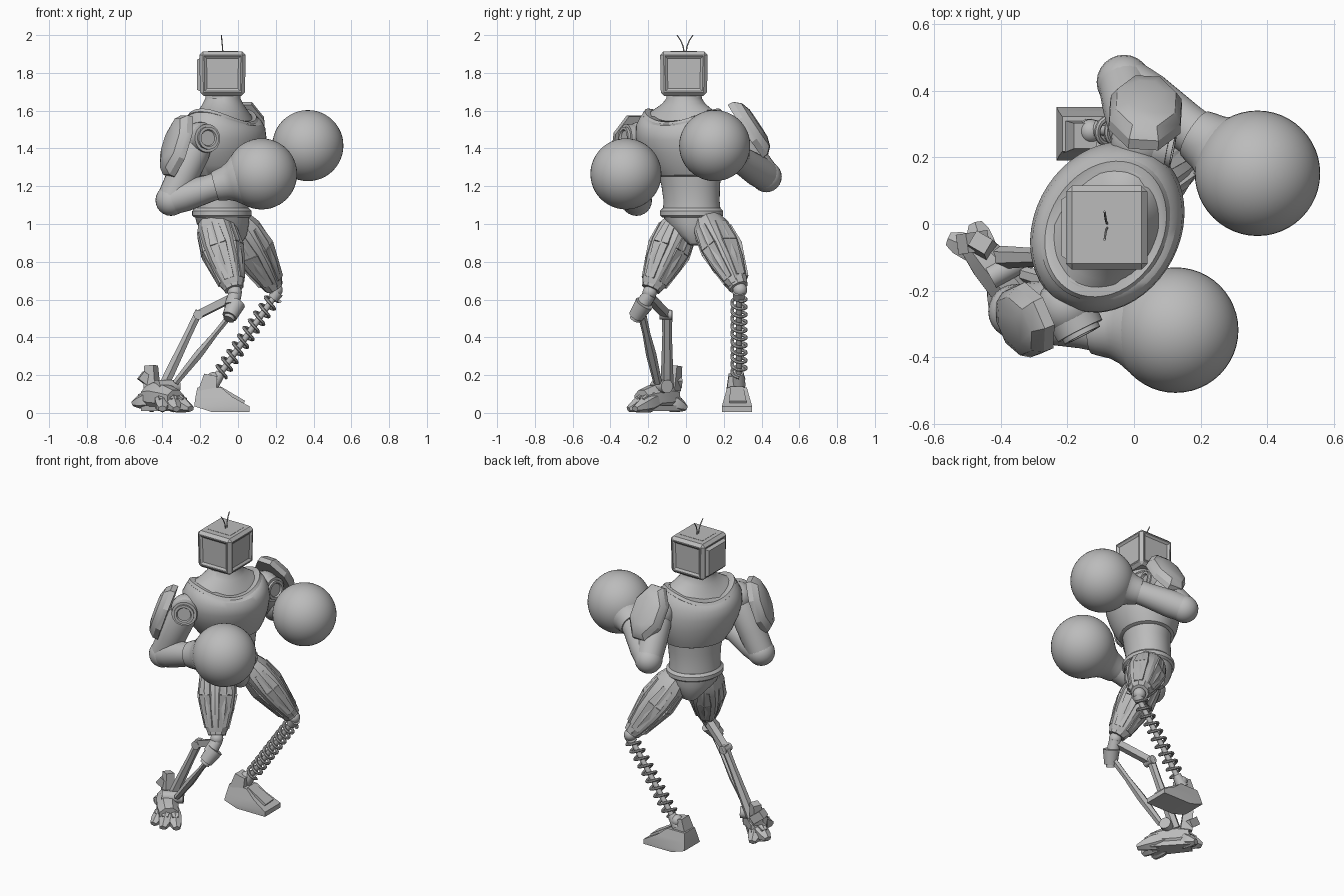
import bpy, bmesh
from math import sin, cos, pi
from mathutils import Vector as V

cube = bpy.data.objects.get("Cube")
if cube:
    bpy.data.objects.remove(cube)

grey = bpy.data.materials.new("plain grey")
grey.use_nodes = True
grey.diffuse_color = (0.5, 0.5, 0.5, 1)
grey.node_tree.nodes["Principled BSDF"].inputs["Base Color"].default_value = (0.5, 0.5, 0.5, 1)
Y, Z = V((0, 1, 0)), V((0, 0, 1))
SIDE = V((0.5, 0.866, 0))       # line from right to left shoulder
FACE = V((0.866, -0.5, 0))      # direction the chest faces
parts = []


def finish(name, bm):
    bmesh.ops.recalc_face_normals(bm, faces=bm.faces)
    mesh = bpy.data.meshes.new(name)
    bm.to_mesh(mesh)
    bm.free()
    mesh.materials.append(grey)
    ob = bpy.data.objects.new(name, mesh)
    bpy.context.collection.objects.link(ob)
    parts.append(ob)
    return ob


def loft(name, secs, n=32):
    """Skin rings given as (centre, half axis, half axis, saddle drop)."""
    bm = bmesh.new()
    grow = 1 / cos(pi / n) if n < 12 else 1
    rings = []
    for c, u, v, *drop in secs:
        dip = Z * (drop[0] if drop else 0)
        angles = [(i + 0.5) * 2 * pi / n for i in range(n)]
        rings.append([bm.verts.new(V(c) + (u * cos(t) + v * sin(t)) * grow - dip * sin(t) ** 2)
                      for t in angles])
    for r, s in zip(rings, rings[1:]):
        for i in range(n):
            j = (i + 1) % n
            bm.faces.new((r[i], r[j], s[j], s[i]))
    bm.faces.new(rings[0])
    bm.faces.new(rings[-1])
    return finish(name, bm)


def frame(p, q, ref):
    d = (V(q) - V(p)).normalized()
    u = d.cross(ref).normalized()
    return u, u.cross(d)


def limb(name, p, q, prof, n=24, ref=Z):
    """Straight part from p to q with profile (t, width, depth)."""
    u, v = frame(p, q, ref)
    return loft(name, [(V(p).lerp(V(q), t), u * a, v * b) for t, a, b in prof], n)


def rod(name, p, q, r0, r1=None, n=16, ref=Z):
    r1 = r0 if r1 is None else r1
    return limb(name, p, q, [(0, r0, r0), (1, r1, r1)], n, ref)


def bar(name, p, q, w, h, w1=None, h1=None, ref=Z):
    return limb(name, p, q, [(0, w, h), (1, w1 or w, h1 or h)], 4, ref)


def ball(name, c, r, seg=24):
    bm = bmesh.new()
    bmesh.ops.create_uvsphere(bm, u_segments=seg, v_segments=seg // 2, radius=r)
    bmesh.ops.translate(bm, verts=bm.verts, vec=V(c))
    return finish(name, bm)


def body(name, rows):
    """Stack of oval rings (x, y, z, half width, half depth, saddle drop)."""
    return loft(name, [((x, y, z), SIDE * a, FACE * b, *drop) for x, y, z, a, b, *drop in rows], 48)


# Torso, with a neckline that dips at front and back
body("chest", [(-.08, .02, 1.25, .165, .14), (-.08, .02, 1.26, .19, .16), (-.08, .01, 1.31, .22, .185),
               (-.08, 0, 1.38, .25, .205), (-.08, -.01, 1.46, .268, .218, .015),
               (-.08, -.015, 1.53, .26, .212, .035), (-.08, -.015, 1.575, .238, .196, .055),
               (-.085, -.015, 1.6, .215, .178, .07), (-.085, -.015, 1.605, .19, .155, .075)])
body("collar_rim", [(-.085, -.015, 1.575, .21, .175, .07), (-.085, -.015, 1.595, .224, .184, .07),
                    (-.085, -.015, 1.611, .213, .171, .07), (-.085, -.015, 1.608, .195, .158, .07)])
body("neck", [(-.085, -.015, 1.59, .2, .162, .075), (-.08, -.015, 1.615, .155, .135, .045),
              (-.08, -.012, 1.64, .115, .11, .015), (-.08, -.01, 1.665, .095, .093), (-.08, -.01, 1.71, .09, .09)])
body("waist", [(-.08, .02, 1.28, .175, .145), (-.08, .025, 1.2, .16, .137), (-.085, .03, 1.12, .153, .133),
               (-.085, .03, 1.05, .16, .14)])
body("belt", [(-.085, .03, 1.035, .16, .14), (-.085, .03, 1.045, .172, .152),
              (-.085, .03, 1.07, .172, .152), (-.085, .03, 1.085, .156, .138)])
body("pelvis", [(-.085, .03, 1.05, .16, .14), (-.08, .04, 1.0, .145, .135),
                (-.065, .06, .94, .095, .115), (-.06, .07, .895, .05, .085), (-.06, .07, .885, .03, .06)])
bar("front_guard", (.02, .03, 1.03), (.0, .11, .9), .07, .02, .025, .02, ref=FACE)

# Head: a bevelled box with framed panels on its sides
bm = bmesh.new()
bmesh.ops.create_cube(bm, size=1)
for v in bm.verts:
    taper = 0.97 if v.co.z < 0 else 1
    v.co = V((v.co.x * .245 * taper - .082, v.co.y * .252 * taper - .011, v.co.z * .235 + 1.796))
bmesh.ops.bevel(bm, geom=bm.edges[:], offset=.018, segments=1, affect='EDGES')
bm.normal_update()
sides = [f for f in bm.faces if f.calc_area() > .02 and abs(f.normal.z) < .5]
bmesh.ops.inset_individual(bm, faces=sides, thickness=.01, depth=0)
bmesh.ops.inset_individual(bm, faces=sides, thickness=.018, depth=-.01)
finish("head", bm)
bar("head_top_panel", (-.16, -.011, 1.911), (0, -.011, 1.911), .07, .004)
bar("head_back_panel", (-.195, -.011, 1.79), (-.217, -.011, 1.79), .1, .09, .085, .08)
for s in (-1, 1):
    path = [V((-.08 - .008 * t, -.005 + s * (.006 + .036 * t * t), 1.91 + .09 * t)) for t in (0, .33, .67, 1)]
    loft("antenna", [(c, V((.003, 0, 0)), V((0, .003, 0))) for c in path], 6)

# Arms: shoulder, elbow, wrist, glove centre, pad centre, pad facing, disc facing
arms = {
    "right": ((-.2, -.245, 1.45), (-.355, -.262, 1.125), (-.1, -.312, 1.205), (.125, -.318, 1.265),
              (-.335, -.295, 1.42), V((-.88, -.38, .32)), V((.45, -.88, .05))),
    "left": ((.02, .245, 1.47), (-.03, .425, 1.25), (.2, .26, 1.36), (.37, .152, 1.415),
             (.035, .345, 1.51), V((.05, .83, .55)), V((.97, -.2, .05)))}
for side, (sh, el, wr, gl, pc, pn, face) in arms.items():
    sh, el, wr, gl, pc = map(V, (sh, el, wr, gl, pc))
    pn.normalize()
    face.normalize()
    ball(side + "_shoulder_ball", sh, .09)
    limb(side + "_shoulder_disc", sh, sh + face * .1,
         [(0, .08, .08), (.85, .075, .075), (.85, .06, .06), (1, .06, .06), (1, .045, .045), (.9, .04, .04)])
    limb(side + "_upper_arm", sh, el, [(0, .07, .07), (.2, .085, .085), (.6, .084, .084), (1, .078, .078)])
    ball(side + "_elbow", el, .082)
    limb(side + "_forearm", el, wr, [(0, .078, .078), (.3, .082, .082), (.8, .072, .072), (1, .072, .072)])
    limb(side + "_glove_cuff", wr, gl, [(-.1, .078, .078), (0, .084, .084), (.15, .091, .091),
                                        (.28, .106, .106), (.42, .132, .132), (.55, .14, .14)], 32)
    ball(side + "_glove", gl, .188, 48)
    # Octagonal shoulder pad, gently domed
    base = pc - pn * .035
    limb(side + "_shoulder_pad", base, base + pn * .08,
         [(0, .09, .14), (0, .108, .168), (.4, .106, .165), (.8, .088, .135), (1, .055, .085)], 8)

# Thighs: hip, knee, girth across and along the facing direction
thighs = {"right": ((-.13, -.02, 1.02), (-.025, -.18, .665), 1.0, 1.0),
          "left": ((-.015, .115, 1.02), (.185, .275, .675), .88, 1.06)}
for side, (hip, knee, across, along) in thighs.items():
    hip, knee = V(hip), V(knee)
    limb(side + "_thigh", hip, knee,
         [(t, a * across, a * along) for t, a in ((0, .078), (.15, .102), (.4, .108),
                                                  (.65, .096), (.92, .066), (1, .052))], 10, FACE)
    u, v = frame(hip, knee, FACE)
    for i in range(5):
        turn = i * 2 * pi / 5 + .3
        out = (u * cos(turn) + v * sin(turn)).normalized()
        reach = u * cos(turn) * across + v * sin(turn) * along
        top, bend, low = (hip.lerp(knee, t) + reach * r for t, r in ((.16, .09), (.45, .098), (.92, .058)))
        bar(side + "_thigh_plate", top, bend, .032, .013, .044, .013, ref=out)
        bar(side + "_thigh_plate", bend, low, .044, .013, .026, .012, ref=out)
    d = (knee - hip).normalized()
    rod(side + "_knee_collar", knee - d * .04, knee + d * .012, .062, .05, 10, FACE)
    ball(side + "_knee_ball", knee + d * .03, .038)

# Spring shin on the left leg
top, low = V((.21, .28, .64)), V((-.12, .28, .17))
u, v = frame(top, low, Y)
axis = (low - top).normalized()
rod("spring_rod", top, low, .016)
rod("spring_upper_cap", top, top + axis * .045, .034, .028)
rod("spring_lower_cap", low - axis * .05, low + axis * .03, .026, .036)
turns, steps = 10, 18
coil = []
for i in range(turns * steps + 1):
    t = i / (turns * steps)
    a = 2 * pi * turns * t
    radial = u * cos(a) + v * sin(a)
    coil.append((top.lerp(low, .06 + .86 * t) + radial * .037, radial * .009, axis * .008))
loft("spring_coil", coil, 8)

# Left foot: wedge shoe narrowing upwards, with a heel block
loft("left_foot", [(((x0 + x1) / 2, .27, z), V(((x1 - x0) / 2, 0, 0)), Y * w) for z, x0, x1, w in (
    (.005, -.14, .06, .08), (.035, -.232, .06, .08), (.085, -.225, -.03, .066), (.135, -.215, -.09, .052))], 4)
bar("left_foot_ridge", (-.1, .268, .13), (.03, .275, .055), .035, .012, .045, .01)
bar("left_heel_block", (-.165, .262, .1), (-.145, .264, .2), .05, .05, .035, .038, ref=Y)
ball("left_ankle_ball", (-.13, .278, .18), .036)

# Strut shin on the right leg
rod("knee_link", (-.015, -.19, .63), (-.035, -.24, .56), .035, .04)
rod("knee_barrel", (-.01, -.22, .58), (-.045, -.265, .51), .05, .04)
rod("knee_barrel_cap", (-.035, -.253, .525), (-.05, -.27, .495), .03)
bar("upper_link", (-.03, -.19, .61), (-.21, -.105, .52), .02, .02)
rod("link_pivot", (-.21, -.14, .52), (-.21, -.075, .52), .026)
limb("rear_strut", (-.205, -.1, .54), (-.4, -.1, .13),
     [(0, .02, .025), (.3, .02, .022), (.8, .026, .028), (1, .026, .03)], 6, Y)
limb("front_strut", (-.03, -.235, .53), (-.33, -.15, .16),
     [(0, .015, .02), (.3, .014, .018), (.6, .022, .024), (1, .016, .02)], 6, Y)

# Right foot: slim and clawed, with a raised heel block
limb("right_foot_core", (-.48, -.06, .09), (-.33, -.235, .075),
     [(0, .045, .05), (.3, .058, .075), (.7, .064, .065), (1, .056, .045)], 8)
rod("right_ankle_pivot", (-.43, -.16, .14), (-.32, -.1, .14), .036)
bar("heel_block", (-.455, -.07, .12), (-.46, -.055, .25), .035, .03, .028, .025, ref=SIDE)
bar("heel_fin", (-.45, -.05, .15), (-.515, -.06, .2), .03, .025)
toes = (((-.4, -.19, .06), (-.4, -.295, .022)), ((-.36, -.2, .065), (-.325, -.305, .02)),
        ((-.335, -.18, .06), (-.25, -.27, .022)), ((-.47, -.08, .07), (-.555, -.045, .05)),
        ((-.45, -.08, .06), (-.475, 0, .025)))
for root, tip in toes:
    root, tip = V(root), V(tip)
    limb("claw", root.lerp(tip, -.35), tip,
         [(0, .03, .04), (.4, .04, .045), (.75, .034, .03), (1, .02, .014)], 6)
    bar("claw_plate", root + Z * .035, root.lerp(tip, .6) + Z * .03, .024, .015, .018, .01)
bar("foot_sole", (-.48, -.05, .025), (-.33, -.23, .025), .045, .015, .055, .015)

# Smooth rounded parts while keeping hard edges
bpy.ops.object.select_all(action='DESELECT')
for ob in parts:
    ob.select_set(True)
bpy.context.view_layer.objects.active = parts[0]
bpy.ops.object.shade_smooth_by_angle()
